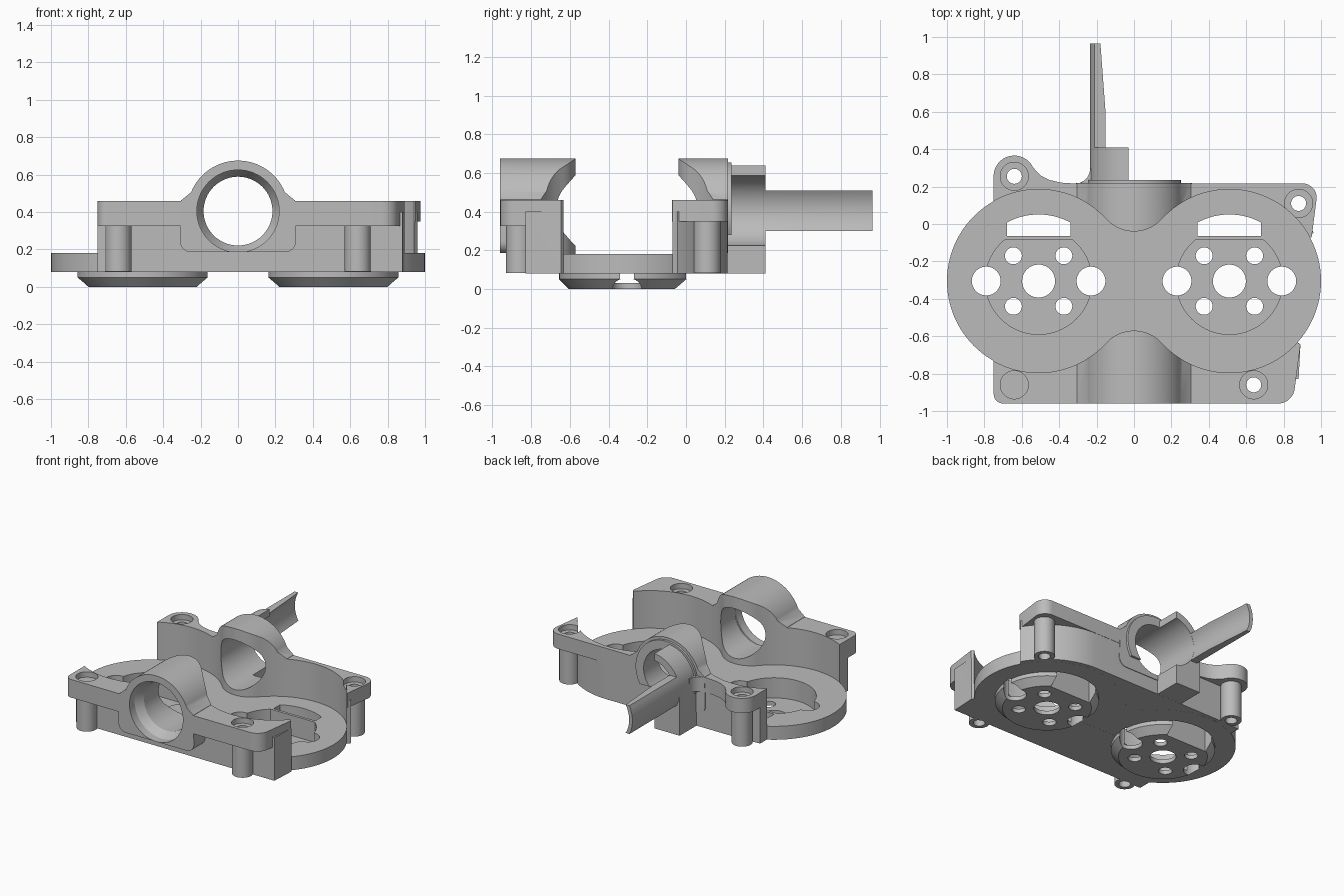
import bpy, bmesh
from math import cos, sin, radians

cube = bpy.data.objects.get("Cube")
if cube:
    bpy.data.objects.remove(cube, do_unlink=True)

grey = bpy.data.materials.new("plain grey")
grey.use_nodes = True
grey.diffuse_color = (0.5, 0.5, 0.5, 1)
grey.node_tree.nodes["Principled BSDF"].inputs["Base Color"].default_value = (0.5, 0.5, 0.5, 1)

WHEEL_X, WHEEL_Y, WHEEL_R = 0.51, -0.305, 0.49
BORE_Z, BORE_R = 0.405, 0.185
SIDES = (-1, 1)


def arc(cx, cy, r, start, end, steps=16):
    """Points along a circular arc, angles in degrees."""
    angles = [radians(start + (end - start) * i / steps) for i in range(steps + 1)]
    return [(cx + r * cos(a), cy + r * sin(a)) for a in angles]


def loft(name, rings):
    """Solid through matching rings of 3D points, capped at both ends."""
    bm = bmesh.new()
    rows = [[bm.verts.new(p) for p in ring] for ring in rings]
    count = len(rows[0])
    for low, high in zip(rows, rows[1:]):
        for i in range(count):
            j = (i + 1) % count
            bm.faces.new((low[i], low[j], high[j], high[i]))
    bm.faces.new(rows[0])
    bm.faces.new(rows[-1])
    bmesh.ops.recalc_face_normals(bm, faces=bm.faces)
    mesh = bpy.data.meshes.new(name)
    bm.to_mesh(mesh)
    bm.free()
    obj = bpy.data.objects.new(name, mesh)
    bpy.context.collection.objects.link(obj)
    mesh.materials.append(grey)
    return obj


def upright(name, points, z0, z1):
    return loft(name, [[(x, y, z) for x, y in points] for z in (z0, z1)])


def lengthwise(name, points, y0, y1):
    return loft(name, [[(x, y, z) for x, z in points] for y in (y0, y1)])


def circle(cx, cy, r, n=64):
    return arc(cx, cy, r, 0, 360 - 360 / n, n - 1)


def post(name, x, y, r0, z0, z1, r1=None):
    rings = [(r0, z0), (r0 if r1 is None else r1, z1)]
    return loft(name, [[(a, b, z) for a, b in circle(x, y, r)] for r, z in rings])


def combine(target, tool, operation):
    mod = target.modifiers.new("combine", "BOOLEAN")
    mod.operation, mod.object, mod.solver = operation, tool, "EXACT"
    bpy.context.view_layer.objects.active = target
    bpy.ops.object.modifier_apply(modifier=mod.name)
    bpy.data.objects.remove(tool, do_unlink=True)


def add(tool):
    combine(body, tool, "UNION")


def cut(tool):
    combine(body, tool, "DIFFERENCE")


# Lower front wall, then the front lip that overhangs it
body = upright("wheel_housing", [(-0.75, -0.4), (-0.75, -0.83), (0.88, -0.83),
                                 (0.89, -0.645), (0.6, -0.4)], 0.08, 0.4)
add(upright("front_lip", [(-0.75, -0.41)] + arc(-0.70, -0.91, 0.05, 180, 270, 8)
            + arc(0.77, -0.87, 0.09, 270, 355, 8) + [(0.89, -0.646), (0.6, -0.41)], 0.325, 0.46))

# Lower back wall and back lip with its screw ears
add(upright("back_wall", [(-0.75, -0.5), (-0.75, 0.2), (-0.6, 0.21)]
            + arc(WHEEL_X, WHEEL_Y, 0.52, 90, 30) + [(0.6, -0.5)], 0.081, 0.4))
add(upright("back_lip", [(-0.751, -0.2)] + arc(-0.64, 0.255, 0.111, 180, 25)
            + [(-0.5, 0.26), (-0.45, 0.235), (-0.39, 0.221), (-0.31, 0.216)]
            + arc(0.9, 0.14, 0.077, 90, 0, 8) + [(0.95, -0.07), (0.6, -0.2)], 0.35, 0.46))

# Screw posts
screws = [(-0.64, 0.255), (0.88, 0.11), (-0.64, -0.86), (0.64, -0.86)]
for x, y in screws:
    add(post("screw_post", x, y, 0.07, 0.082, 0.42))

# Tube housing front and back, flared where it meets the walls
tube = (arc(0, BORE_Z, 0.27, 22, 158, 40) + [(-0.305, 0.462)]
        + arc(-0.25, 0.245, 0.06, 180, 270, 8) + arc(0.25, 0.245, 0.06, 270, 360, 8)
        + [(0.305, 0.462)])
add(lengthwise("tube_housing", tube, -0.961, 0.218))
add(lengthwise("tube_rear_rim", arc(0, BORE_Z, 0.25, -30, 210, 40), 0.1, 0.235))

# Twin wheel chamber with a smooth waist
half = arc(WHEEL_X, WHEEL_Y, WHEEL_R, -137.6, 137.6, 80)
waist = arc(0, WHEEL_Y + 0.465, 0.2, -42.4, -137.6, 24)[1:-1]
turn = half + waist
chamber = turn + [(-x, 2 * WHEEL_Y - y) for x, y in turn]
cut(upright("chamber_cutter", chamber, 0.18, 1))

# Floor plate and motor bosses
add(upright("floor_plate", chamber, 0.0805, 0.1805))
for side in SIDES:
    x = side * WHEEL_X
    add(post("motor_boss", x, WHEEL_Y, 0.35, 0.05, 0.1))
    add(post("boss_taper", x, WHEEL_Y, 0.3, 0, 0.0505, 0.3505))

# Half-open muzzle block with a fillet into the back lip
muzzle = arc(0, BORE_Z, 0.235, 97, 180, 24) + [(-0.235, 0.0815), (-0.03, 0.0815)]
add(lengthwise("muzzle_block", muzzle, 0.1, 0.41))
add(upright("muzzle_fillet", [(-0.2, 0.19), (-0.315, 0.205)]
            + arc(-0.315, 0.296, 0.08, 270, 360, 8) + [(-0.2, 0.296)], 0.3515, 0.4585))

# Tapered guide finger
rings = []
for y, inner in ((0.39, BORE_R), (0.6, BORE_R), (0.965, 0.208)):
    points = []
    for radius, flip in ((0.235, 1), (inner, -1)):
        rows = [flip * 0.105 * (i / 6 - 1) for i in range(13)]
        points += [(-(radius ** 2 - z * z) ** 0.5, y, BORE_Z + z) for z in rows]
    rings.append(points)
add(loft("guide_finger", rings))

# Bore and its front counterbore
cut(lengthwise("bore_cutter", circle(0, BORE_Z, BORE_R - 0.001), -1.2, 0.45))
mouth = [(0.22, -1.1), (0.22, -0.9), (0.184, -0.84)]
cut(loft("mouth_cutter", [[(x, y, z) for x, z in circle(0, BORE_Z, r)] for r, y in mouth]))

# Screw holes with recessed heads
for x, y in screws:
    cut(post("screw_cutter", x, y, 0.04, -0.2, 1))
    cut(post("head_cutter", x, y, 0.075, 0.42, 1))

# Motor pockets, sensor windows and mounting holes
for side in SIDES:
    x = side * WHEEL_X
    cut(upright("pocket_cutter", arc(x, WHEEL_Y, 0.285, 129.5, 410.5, 64), 0.03, 0.3))
    cut(upright("window_cutter", arc(x, WHEEL_Y, 0.356, 61.5, 118.5)
                + [(x - 0.17, -0.065), (x + 0.17, -0.065)], -0.1, 0.3))
    holes = [(0, 0, 0.088)]
    holes += [(s * 0.28, 0, 0.077) for s in SIDES]
    holes += [(s * 0.135, t * 0.135, 0.045) for s in SIDES for t in SIDES]
    for dx, dy, r in holes:
        cut(post("hole_cutter", x + dx, WHEEL_Y + dy, r, -0.1, 0.3))

# Smooth curved walls, keep edges sharp
bpy.ops.object.select_all(action="DESELECT")
body.select_set(True)
bpy.context.view_layer.objects.active = body
bpy.ops.object.shade_smooth_by_angle(angle=radians(30))
